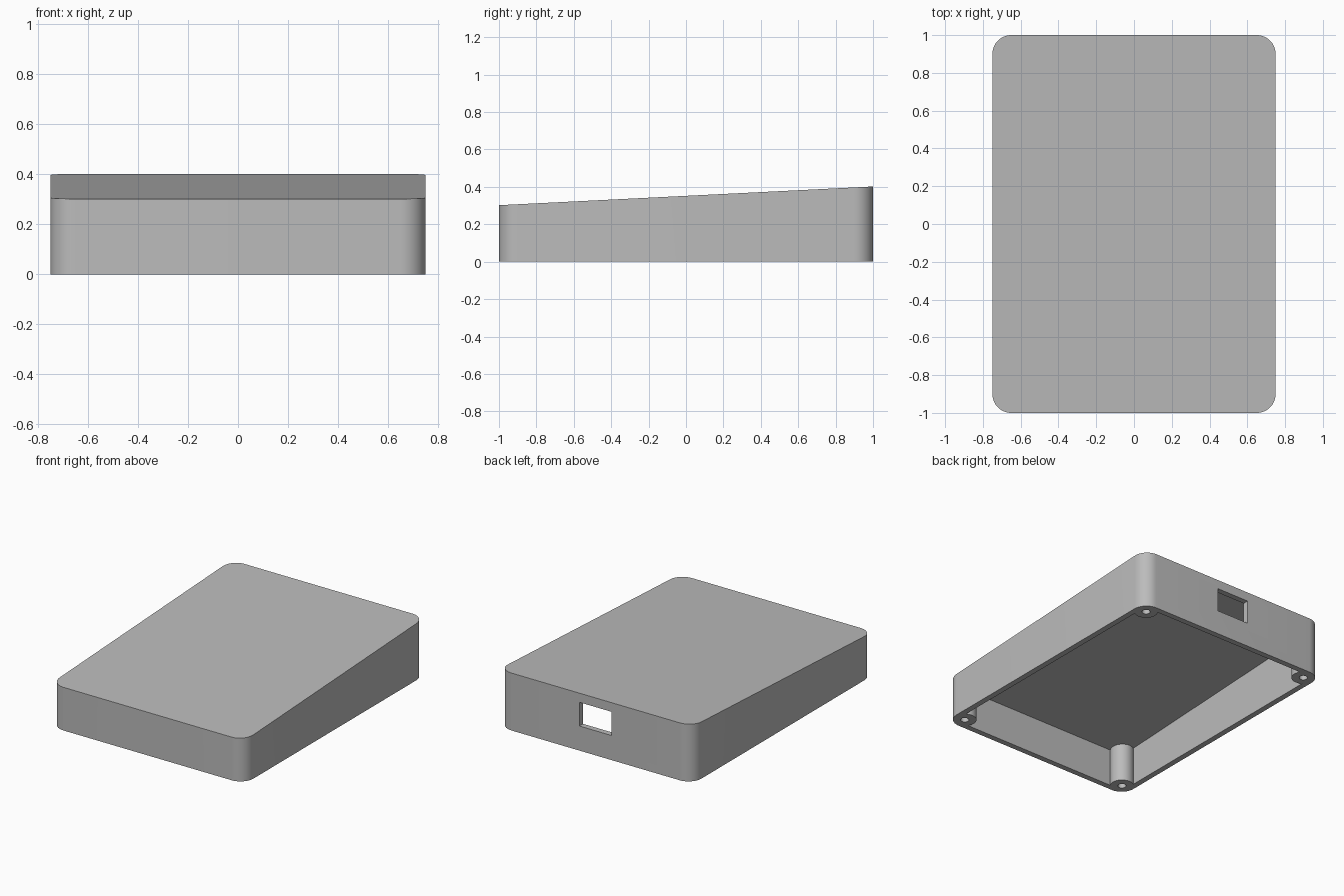
import bpy, bmesh
from math import cos, sin, pi, radians

if "Cube" in bpy.data.objects:
    bpy.data.objects.remove(bpy.data.objects["Cube"], do_unlink=True)

HALF_X, HALF_Y, RADIUS, WALL = 0.75, 1.0, 0.1, 0.04
POST_X, POST_Y, POST_R, HOLE_R = 0.667, 0.917, 0.077, 0.027

grey = bpy.data.materials.new("plastic_grey")
grey.use_nodes = True
colour = (0.5, 0.5, 0.5, 1)
grey.diffuse_color = colour
grey.node_tree.nodes["Principled BSDF"].inputs["Base Color"].default_value = colour


def lid(y):
    """Height of the sloping top."""
    return 0.352 + 0.05 * y


def prism(name, outline, bottom, top):
    """Extrude an outline upwards to a height given by a function of y."""
    bm = bmesh.new()
    low = [bm.verts.new((x, y, bottom)) for x, y in outline]
    high = [bm.verts.new((x, y, top(y))) for x, y in outline]
    bm.faces.new(low[::-1])
    bm.faces.new(high)
    for i in range(len(low)):
        j = (i + 1) % len(low)
        bm.faces.new((low[i], low[j], high[j], high[i]))
    mesh = bpy.data.meshes.new(name)
    bm.to_mesh(mesh)
    bm.free()
    mesh.materials.append(grey)
    obj = bpy.data.objects.new(name, mesh)
    bpy.context.collection.objects.link(obj)
    return obj


def rounded_rect(hx, hy, r, steps=12):
    points = []
    for k, (sx, sy) in enumerate([(1, 1), (-1, 1), (-1, -1), (1, -1)]):
        for i in range(steps + 1):
            a = (k + i / steps) * pi / 2
            points.append((sx * (hx - r) + r * cos(a), sy * (hy - r) + r * sin(a)))
    return points


def circle(cx, cy, r, n=40):
    return [(cx + r * cos(2 * pi * i / n), cy + r * sin(2 * pi * i / n)) for i in range(n)]


def cut(target, cutter):
    """Subtract the cutter from the target, then discard it."""
    mod = target.modifiers.new("cut", 'BOOLEAN')
    mod.operation, mod.solver, mod.object = 'DIFFERENCE', 'EXACT', cutter
    bpy.ops.object.select_all(action='DESELECT')
    bpy.context.view_layer.objects.active = target
    target.select_set(True)
    bpy.ops.object.modifier_apply(modifier=mod.name)
    bpy.data.objects.remove(cutter, do_unlink=True)


corners = [(x, y) for x in (-POST_X, POST_X) for y in (-POST_Y, POST_Y)]

# Cavity, leaving solid screw posts in its corners
cavity = prism("cavity", rounded_rect(HALF_X - WALL, HALF_Y - WALL, RADIUS - WALL),
               -0.1, lambda y: lid(y) - WALL)
for x, y in corners:
    cut(cavity, prism("post", circle(x, y, POST_R), -0.2, lambda y: 0.6))

# Sloped shell, open underneath
case = prism("enclosure_shell", rounded_rect(HALF_X, HALF_Y, RADIUS), 0, lid)
cut(case, cavity)

# Screw holes in the posts
for x, y in corners:
    cut(case, prism("screw_hole", circle(x, y, HOLE_R, 24), -0.1, lambda y: 0.2))

# Port opening in the back wall
port = [(-0.125, 0.9), (0.125, 0.9), (0.125, 1.1), (-0.125, 1.1)]
cut(case, prism("port", port, 0.172, lambda y: 0.338))

case.select_set(True)
bpy.context.view_layer.objects.active = case
bpy.ops.object.shade_smooth_by_angle(angle=radians(30))
